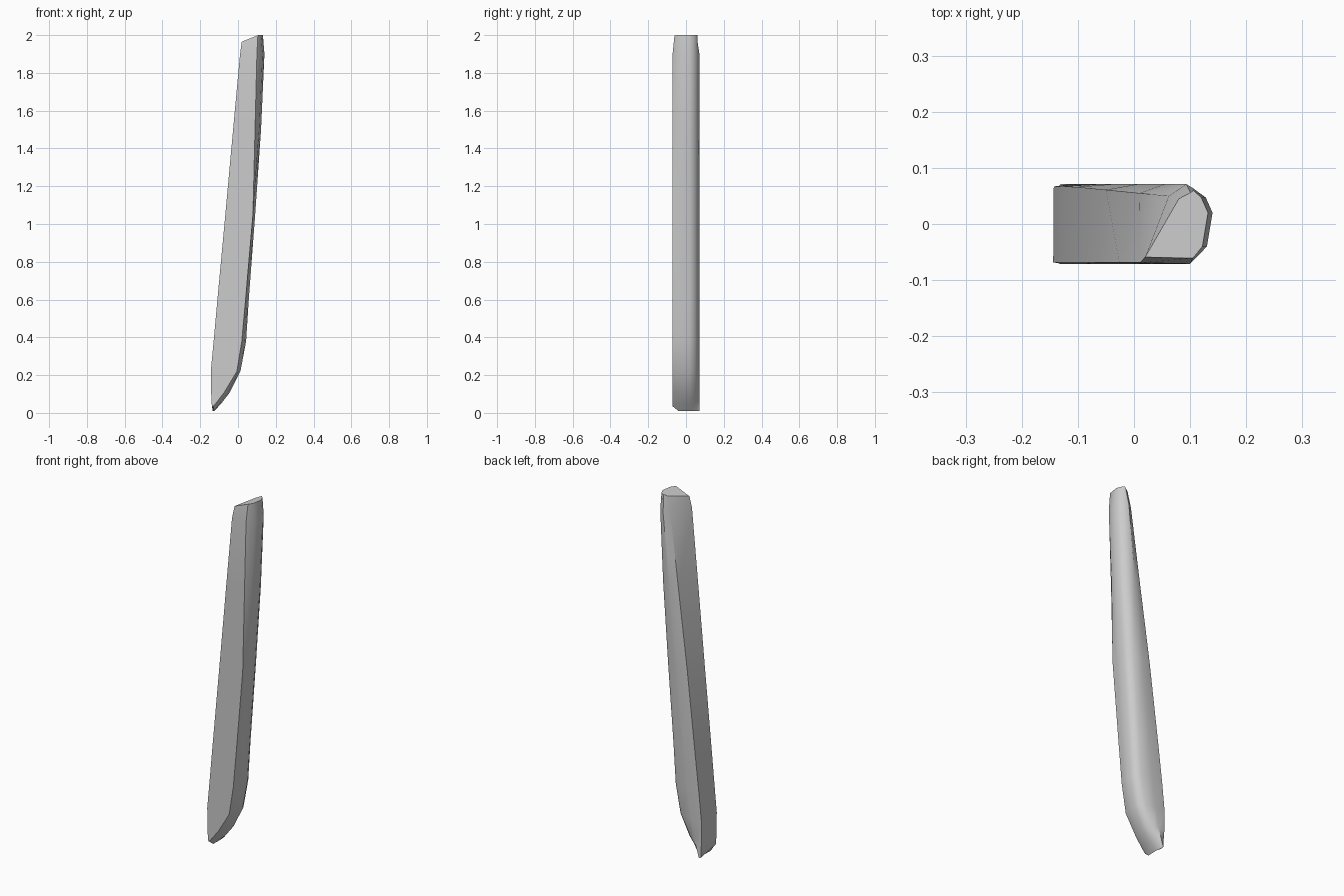
import bpy
import bmesh

old = bpy.data.objects.get("Cube")
if old:
    bpy.data.objects.remove(old)

grey = bpy.data.materials.new("plain_grey")
grey.use_nodes = True
grey.diffuse_color = (0.6, 0.6, 0.6, 1)
grey.node_tree.nodes["Principled BSDF"].inputs["Base Color"].default_value = grey.diffuse_color

# Stations from tip to top: height, left front x, left back x, front bevel x, outer x, back left y
STATIONS = [
    (0.01, -0.137, -0.134, -0.132, -0.126, 0.058),
    (0.05, -0.140, -0.139, -0.118, -0.088, 0.063),
    (0.11, -0.142, -0.142, -0.072, -0.042, 0.066),
    (0.22, -0.144, -0.143, -0.006, 0.013, 0.067),
    (0.38, -0.129, -0.127, 0.020, 0.043, 0.067),
    (0.60, -0.109, -0.102, 0.040, 0.057, 0.066),
    (1.05, -0.067, -0.050, 0.079, 0.091, 0.061),
    (1.50, -0.026, 0.010, 0.090, 0.122, 0.055),
    (1.90, 0.011, 0.062, 0.100, 0.140, 0.050),
    (1.985, 0.020, 0.080, 0.105, 0.132, 0.045),
]


def section(index):
    """Ring of eight points: flat front, bevelled outer side, bowed back."""
    z, left, back_left, bevel, outer, back_y = STATIONS[index]
    width = outer - back_left
    top = index == len(STATIONS) - 1
    tip = index == 0
    front_y = -0.061 if top else -0.071
    ring = [
        (left, front_y + 0.002),
        (bevel, front_y),
        (outer - min(0.010, width * 0.2), -0.040),
        (outer, 0.020),
        (outer - min(0.012, width * 0.25), 0.047),
        (outer - min(0.035, width * 0.5), 0.060 if top else 0.064),
        (back_left + width * 0.4, 0.056 if top else 0.071),
        (back_left, back_y),
    ]
    points = []
    for number, (x, y) in enumerate(ring):
        height = z
        if tip and number < 2:
            height += 0.025
        if top:
            height = min(2.0, 1.965 + 0.4 * (x - 0.02))
        points.append((x, y, height))
    return points


# Blade body lofted through the stations
bm = bmesh.new()
rings = [[bm.verts.new(p) for p in section(i)] for i in range(len(STATIONS))]
for low, high in zip(rings, rings[1:]):
    for i in range(len(low)):
        j = (i + 1) % len(low)
        bm.faces.new((low[i], low[j], high[j], high[i]))
bm.faces.new(list(reversed(rings[0])))
bm.faces.new(rings[-1])
bmesh.ops.recalc_face_normals(bm, faces=bm.faces)

mesh = bpy.data.meshes.new("blade")
bm.to_mesh(mesh)
bm.free()
mesh.materials.append(grey)
blade = bpy.data.objects.new("blade", mesh)
bpy.context.collection.objects.link(blade)

# Smooth the rounded sides and keep the front edge crisp
bpy.ops.object.select_all(action="DESELECT")
blade.select_set(True)
bpy.context.view_layer.objects.active = blade
bpy.ops.object.shade_smooth_by_angle(angle=0.6)
